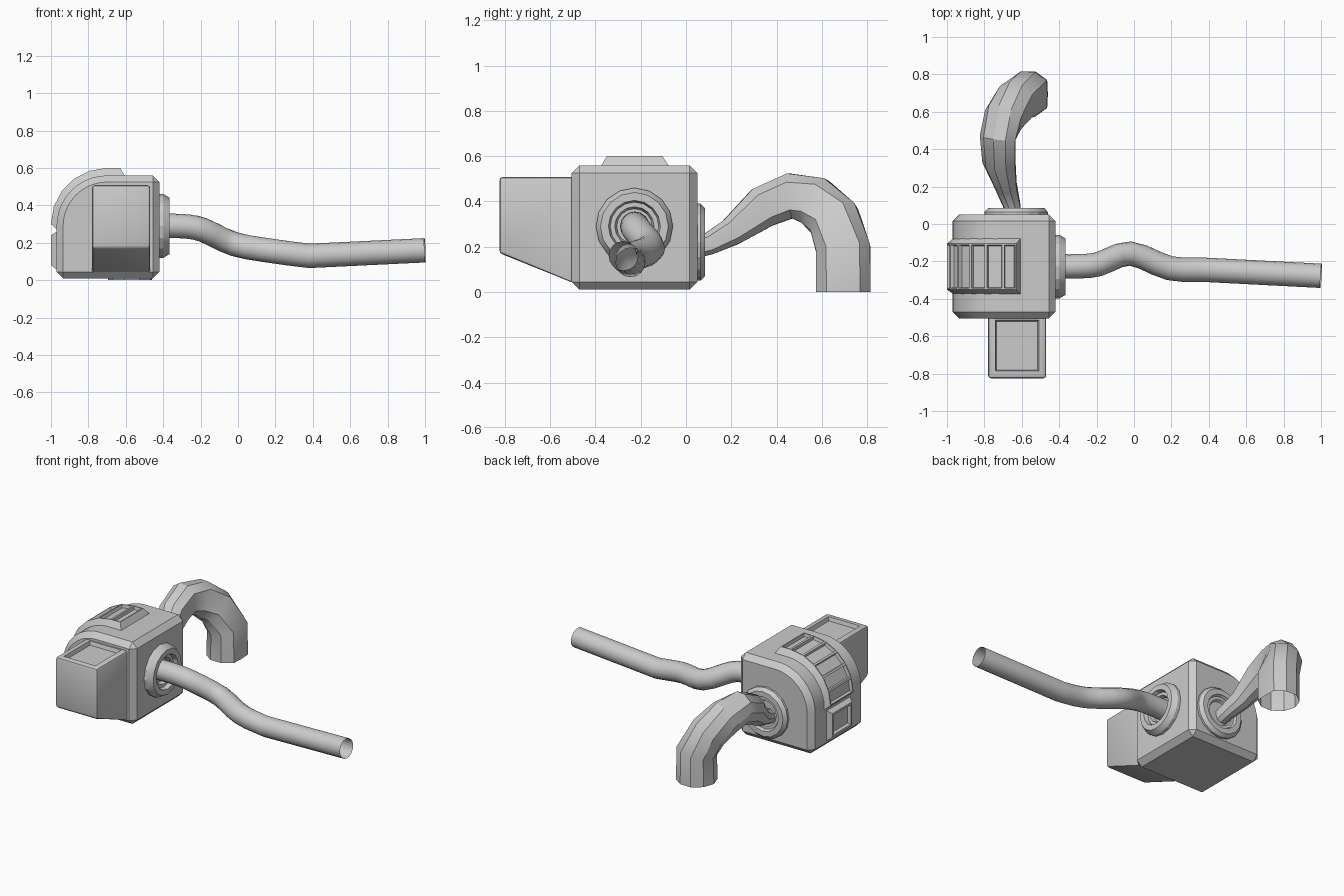
import bpy, bmesh, math
from mathutils import Vector

if "Cube" in bpy.data.objects:
    bpy.data.objects.remove(bpy.data.objects["Cube"])


def finish(bm, name, angle=30, recalc=True):
    if recalc:
        bmesh.ops.recalc_face_normals(bm, faces=bm.faces[:])
    me = bpy.data.meshes.new(name)
    bm.to_mesh(me)
    bm.free()
    ob = bpy.data.objects.new(name, me)
    bpy.context.collection.objects.link(ob)
    bpy.ops.object.select_all(action='DESELECT')
    ob.select_set(True)
    bpy.context.view_layer.objects.active = ob
    bpy.ops.object.shade_smooth_by_angle(angle=math.radians(angle))
    return ob


def prism(bm, pts, axis, a, b):
    """Extrude a closed 2D profile along x or y from a to b."""
    def at(p, s):
        return (p[0], s, p[1]) if axis == 'y' else (s, p[0], p[1])
    lo = [bm.verts.new(at(p, a)) for p in pts]
    hi = [bm.verts.new(at(p, b)) for p in pts]
    bm.faces.new(lo)
    bm.faces.new(hi[::-1])
    for i in range(len(pts)):
        j = (i + 1) % len(pts)
        bm.faces.new((lo[i], hi[i], hi[j], lo[j]))
    bmesh.ops.recalc_face_normals(bm, faces=bm.faces[:])


def recess(bm, faces, margin, slope, depth):
    bmesh.ops.inset_individual(bm, faces=faces, thickness=margin)
    bmesh.ops.inset_individual(bm, faces=faces, thickness=slope, depth=-depth)


def arc(cx, cz, r, n):
    return [(cx - r * math.sin(math.pi / 2 * i / n), cz + r * math.cos(math.pi / 2 * i / n))
            for i in range(n + 1)]


def grid_faces(bm, rows, closed):
    n = len(rows[0])
    for a, b in zip(rows, rows[1:]):
        for i in range(n if closed else n - 1):
            j = (i + 1) % n
            bm.faces.new((a[i], a[j], b[j], b[i]))


def sweep(name, path, sides, ref, dent=0.0, angle=30):
    """Open tube along (x, y, z, radius) points."""
    bm, rows = bmesh.new(), []
    P = [Vector(p[:3]) for p in path]
    for k, p in enumerate(P):
        t = (P[min(k + 1, len(P) - 1)] - P[max(k - 1, 0)])
        if k == len(P) - 1:
            t = P[k] - P[k - 1]
        t.normalize()
        u = (Vector(ref) - t * t.dot(Vector(ref))).normalized()
        v = t.cross(u)
        row = []
        for i in range(sides):
            a = 2 * math.pi * i / sides
            r = path[k][3] * (1 - (dent if i == 0 else 0))
            row.append(bm.verts.new(p + (u * math.cos(a) + v * math.sin(a)) * r))
        rows.append(row)
    grid_faces(bm, rows, True)
    return finish(bm, name, angle, recalc=False)


def smooth_path(pts, steps):
    out, n = [], len(pts)
    V = [Vector(p) for p in pts]
    for i in range(n - 1):
        a, b, c, d = V[max(i - 1, 0)], V[i], V[i + 1], V[min(i + 2, n - 1)]
        for s in range(steps):
            t = s / steps
            out.append(0.5 * (2 * b + (c - a) * t + (2 * a - 5 * b + 4 * c - d) * t * t
                              + (3 * b - a - 3 * c + d) * t ** 3))
    return [tuple(p) for p in out + [V[-1]]]


def collar(name, centre, axis, height):
    """Stepped ring turned around the x or y axis."""
    prof = [(0, .17), (height * .4, .17), (height, .15), (height, .115),
            (height * .5, .107), (height * .5, .087), (0.002, .078), (0.002, .02)]
    bm, rows = bmesh.new(), []
    for h, r in prof:
        row = []
        for i in range(16):
            a = 2 * math.pi * i / 16
            c, s = r * math.cos(a), r * math.sin(a)
            off = (h, c, s) if axis == 'x' else (-c, h, s)
            row.append(bm.verts.new(Vector(centre) + Vector(off)))
        rows.append(row)
    grid_faces(bm, rows, True)
    for f in bm.faces:
        f.normal_flip()
    return finish(bm, name, 20, recalc=False)


# main housing with one large rounded corner
bm = bmesh.new()
profile = [(-.42, .01), (-.42, .56)] + arc(-.70, .29, .27, 10) + [(-.97, .01)]
prism(bm, profile, 'y', -.505, .05)
sharp = [e for e in bm.edges if e.calc_face_angle(0) > math.radians(40)]
bmesh.ops.bevel(bm, geom=sharp, offset=.035, segments=1, affect='EDGES')
finish(bm, "housing")

# raised vent band wrapping over the rounded corner
bm = bmesh.new()
outer = [(-.63, .60)] + arc(-.70, .30, .30, 5)
base = [(-.60, .55)] + arc(-.70, .29, .26, 5)
base[-1] = (-.96, .265)
rows = []
for (ox, oz), (bx, bz) in zip(outer, base):
    rows.append([bm.verts.new(c) for c in
                 ((bx, -.38, bz), (ox, -.35, oz), (ox, -.105, oz), (bx, -.07, bz))])
grid_faces(bm, rows, False)
bm.faces.new(rows[0])
bm.faces.new(rows[-1][::-1])
bmesh.ops.recalc_face_normals(bm, faces=bm.faces[:])
tops = [f for f in bm.faces if all(v.co.y in (rows[0][1].co.y, rows[0][2].co.y) for v in f.verts)]
if tops[0].normal.z + -tops[0].normal.x < 0:
    bmesh.ops.reverse_faces(bm, faces=bm.faces[:])
recess(bm, tops, .010, .006, .02)
finish(bm, "vent_band", 25, recalc=False)

# small recessed panel below the vents
bm = bmesh.new()
pad = [[bm.verts.new((x, y, z)) for y, z in ((y0, z0), (y1, z0), (y1, z1), (y0, z1))]
       for x, y0, y1, z0, z1 in ((-.96, -.36, -.10, .05, .265), (-1.0, -.335, -.125, .08, .24))]
grid_faces(bm, pad, True)
face = bm.faces.new(pad[1])
bm.faces.new(pad[0][::-1])
bmesh.ops.recalc_face_normals(bm, faces=bm.faces[:])
recess(bm, [face], .02, .008, .02)
finish(bm, "side_panel", 25, recalc=False)

# tapered front box with a recessed top
bm = bmesh.new()
prism(bm, [(-.49, .045), (-.49, .508), (-.825, .508), (-.825, .172), (-.51, .045)],
      'x', -.78, -.47)
bmesh.ops.bevel(bm, geom=[e for e in bm.edges if min(v.co.y for v in e.verts) < -.6],
                offset=.015, segments=2, profile=.5, affect='EDGES')
bm.normal_update()
top = max((f for f in bm.faces if f.normal.z > .9), key=lambda f: f.calc_area())
recess(bm, [top], .033, .01, .025)
finish(bm, "front_box", 35, recalc=False)

# ring collars around both pipe outlets
collar("side_collar", (-.42, -.228, .29), 'x', .055)
collar("back_collar", (-.63, .05, .22), 'y', .035)

# long winding side pipe
r = .065
winding = [(-.418, -.226, .29, r), (-.30, -.226, .289, r), (-.19, -.215, .27, r),
           (-.02, -.158, .193, r), (.19, -.236, .155, r), (.38, -.245, .13, r)]
sweep("side_pipe", smooth_path(winding, 3) + [(1.0, -.277, .16, r)], 16, (0, 0, 1))

# widening hooked back pipe ending on the ground
hook = [(-.65, .052, .20, .05), (-.65, .10, .212, .051), (-.68, .20, .265, .065),
        (-.715, .34, .375, .097), (-.72, .46, .425, .105), (-.69, .57, .40, .115),
        (-.63, .655, .32, .12), (-.567, .695, .19, .126), (-.567, .695, 0, .127)]
sweep("back_pipe", hook, 10, (1, 0, 0), dent=.16, angle=30)
